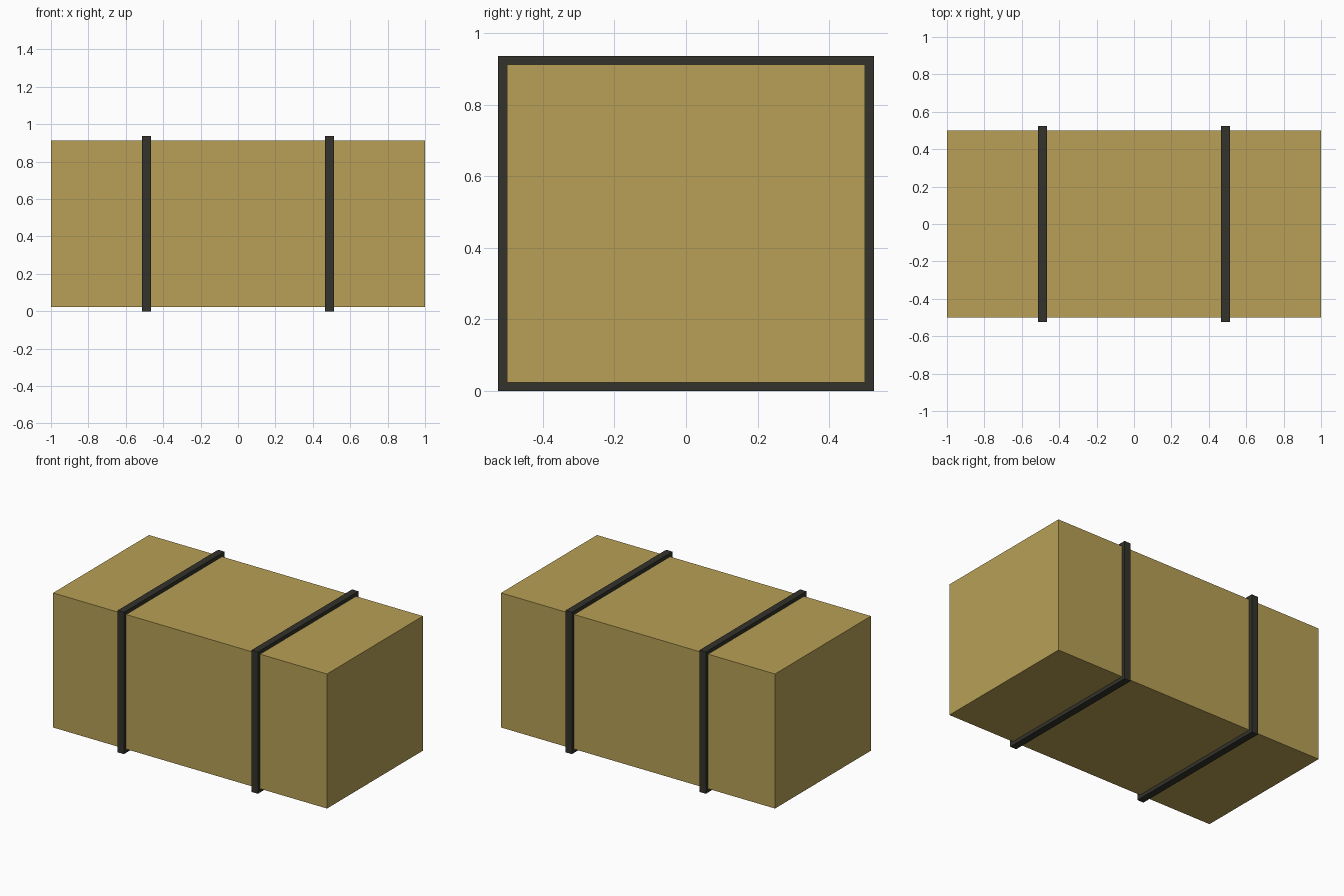
import bpy
import bmesh

cube = bpy.data.objects.get("Cube")
if cube:
    bpy.data.objects.remove(cube, do_unlink=True)

HALF_X, HALF_Y = 1.0, 0.5
BOTTOM, TOP = 0.024, 0.912
STRAP_X, STRAP_WIDTH, STRAP_THICK = 0.489, 0.046, 0.024


def make_material(name, color):
    mat = bpy.data.materials.new(name)
    mat.use_nodes = True
    mat.diffuse_color = color
    mat.node_tree.nodes["Principled BSDF"].inputs["Base Color"].default_value = color
    return mat


def make_object(name, bm, mat):
    bmesh.ops.recalc_face_normals(bm, faces=bm.faces)
    mesh = bpy.data.meshes.new(name)
    bm.to_mesh(mesh)
    bm.free()
    mesh.materials.append(mat)
    obj = bpy.data.objects.new(name, mesh)
    bpy.context.collection.objects.link(obj)
    return obj


tan = make_material("tan cardboard", (0.48, 0.352, 0.093, 1))
black = make_material("dark strap", (0.033, 0.032, 0.024, 1))

# Crate body
bm = bmesh.new()
bmesh.ops.create_cube(bm, size=1)
bmesh.ops.scale(bm, vec=(2 * HALF_X, 2 * HALF_Y, TOP - BOTTOM), verts=bm.verts)
bmesh.ops.translate(bm, vec=(0, 0, (TOP + BOTTOM) / 2), verts=bm.verts)
make_object("crate_body", bm, tan)


def make_strap(name, x):
    """Closed rectangular band wrapped around the body."""
    bm = bmesh.new()

    def loop(px, grow):
        y, low, high = HALF_Y + grow, BOTTOM - grow, TOP + grow
        corners = ((-y, low), (y, low), (y, high), (-y, high))
        return [bm.verts.new((px, cy, cz)) for cy, cz in corners]

    left, right = x - STRAP_WIDTH / 2, x + STRAP_WIDTH / 2
    loops = [loop(left, 0), loop(left, STRAP_THICK),
             loop(right, STRAP_THICK), loop(right, 0)]
    for i, a in enumerate(loops):
        b = loops[(i + 1) % len(loops)]
        for j in range(4):
            k = (j + 1) % 4
            bm.faces.new((a[j], a[k], b[k], b[j]))
    return make_object(name, bm, black)


# Straps
make_strap("left_strap", STRAP_X)
make_strap("right_strap", -STRAP_X)
